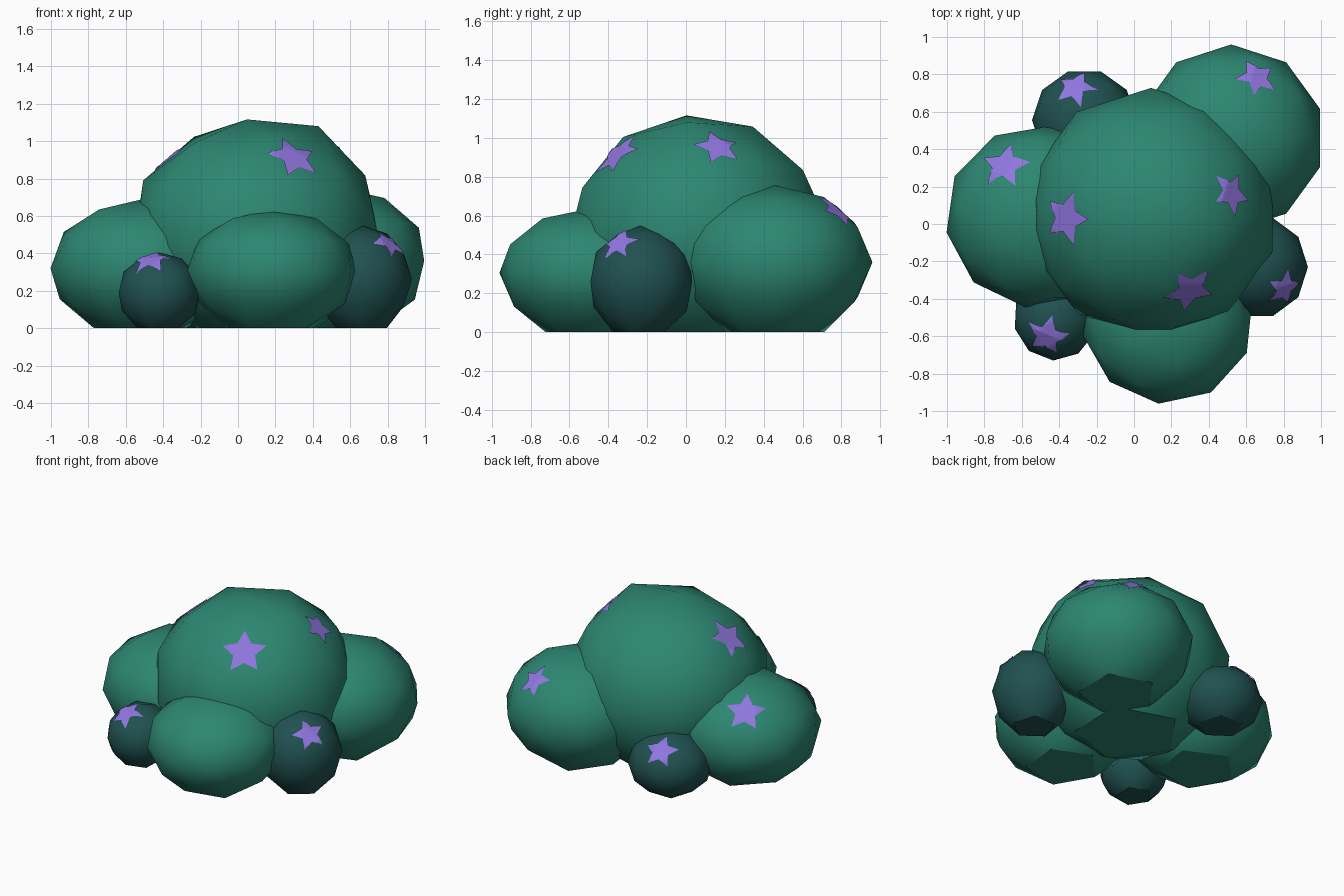
import bpy, bmesh, math
from mathutils import Vector, Matrix, Euler
from mathutils.bvhtree import BVHTree

if "Cube" in bpy.data.objects:
    bpy.data.objects.remove(bpy.data.objects["Cube"])


def material(name, rgb):
    m = bpy.data.materials.new(name)
    m.diffuse_color = (*rgb, 1)
    m.use_nodes = True
    m.node_tree.nodes["Principled BSDF"].inputs["Base Color"].default_value = m.diffuse_color
    return m


GREEN = material("leaf green", (0.026, 0.24, 0.168))
DARK = material("dark teal", (0.014, 0.083, 0.081))
PURPLE = material("star purple", (0.28, 0.18, 0.74))


def make_object(name, bm, mat):
    me = bpy.data.meshes.new(name)
    bm.to_mesh(me)
    bm.free()
    me.materials.append(mat)
    ob = bpy.data.objects.new(name, me)
    bpy.context.collection.objects.link(ob)
    return ob


def star(name, tree, centre, target, size, turn):
    """Five-pointed star draped just above a blob surface."""
    target = Vector(target)
    n = (target - Vector(centre)).normalized()
    side = Vector((0, 0, 1)).cross(n).normalized()
    up = n.cross(side)
    bm = bmesh.new()
    steps = 6

    def drape(u, v):
        start = target + side * u + up * v + n * 0.6
        hit = tree.ray_cast(start, -n)[0]
        return bm.verts.new((hit if hit else target) + n * 0.007)

    # outline with subdivided edges, then rings towards the middle
    corners = []
    for i in range(10):
        a = math.radians(90 + turn + 36 * i)
        r = size if i % 2 == 0 else size * 0.5
        corners.append(Vector((r * math.cos(a), r * math.sin(a))))
    outline = [corners[i].lerp(corners[(i + 1) % 10], k / 3)
               for i in range(10) for k in range(3)]
    mid = drape(0, 0)
    rings = [[drape(*(p * (s / steps))) for p in outline] for s in range(1, steps + 1)]
    m = len(outline)
    for i in range(m):
        j = (i + 1) % m
        bm.faces.new((mid, rings[0][i], rings[0][j]))
        for a, b in zip(rings, rings[1:]):
            bm.faces.new((a[i], b[i], b[j], a[j]))
    make_object(name, bm, PURPLE)


def blob(name, mat, centre, radii, rot=(0, 0, 0), stars=(), bulge=None):
    """Low-poly rounded clump, pressed flat on the ground, with its stars."""
    bm = bmesh.new()
    bmesh.ops.create_icosphere(bm, subdivisions=2, radius=1)
    if bulge:  # push out the corners facing one direction
        d = Vector(bulge).normalized()
        for v in bm.verts:
            if v.co.normalized().dot(d) > 0.95:
                v.co *= 1.06
    bm.transform(Matrix.Translation(centre) @ Matrix.Diagonal((*radii, 1))
                 @ Euler([math.radians(a) for a in rot]).to_matrix().to_4x4())
    for v in bm.verts:
        if v.co.z < 0.025:
            v.co.z = 0
    bmesh.ops.recalc_face_normals(bm, faces=bm.faces[:])
    # flat underside with a sharp rim
    base = [f for f in bm.faces if all(v.co.z == 0 for v in f.verts)]
    for f in bm.faces:
        f.smooth = f not in base
    for e in bm.edges:
        if sum(f in base for f in e.link_faces) == 1:
            e.smooth = False
    tree = BVHTree.FromBMesh(bm)
    make_object(name, bm, mat)
    for i, (target, size, turn) in enumerate(stars):
        star(f"{name}_star_{i + 1}", tree, centre, target, size, turn)


# large green clumps
blob("main_clump", GREEN, (0.095, 0.06, 0.505), (0.68, 0.67, 0.615), (5, -4, 0),
     [((0.31, -0.38, 0.94), 0.15, 5),
      ((0.51, 0.16, 0.94), 0.125, 10),
      ((-0.38, 0.03, 0.93), 0.15, -5)], bulge=(0.526, 0, 0.85))
blob("left_clump", GREEN, (-0.51, 0.04, 0.32), (0.50, 0.49, 0.37), (0, 0, -8),
     [((-0.69, 0.31, 0.57), 0.135, -5)])
blob("back_right_clump", GREEN, (0.52, 0.46, 0.36), (0.50, 0.50, 0.395), (0, 0, 0),
     [((0.65, 0.77, 0.61), 0.12, 10)])
blob("front_clump", GREEN, (0.18, -0.50, 0.305), (0.463, 0.463, 0.33), (0, 0, -6))

# small dark clumps
blob("front_left_small_clump", DARK, (-0.42, -0.50, 0.19), (0.225, 0.23, 0.215), (0, 0, -3),
     [((-0.46, -0.59, 0.345), 0.12, 10)])
blob("right_small_clump", DARK, (0.66, -0.23, 0.26), (0.27, 0.275, 0.29), (0, 0, 18),
     [((0.80, -0.34, 0.45), 0.11, 10)])
blob("back_small_clump", DARK, (-0.265, 0.555, 0.195), (0.28, 0.275, 0.225), (0, 0, 18),
     [((-0.31, 0.72, 0.34), 0.115, 0)])
